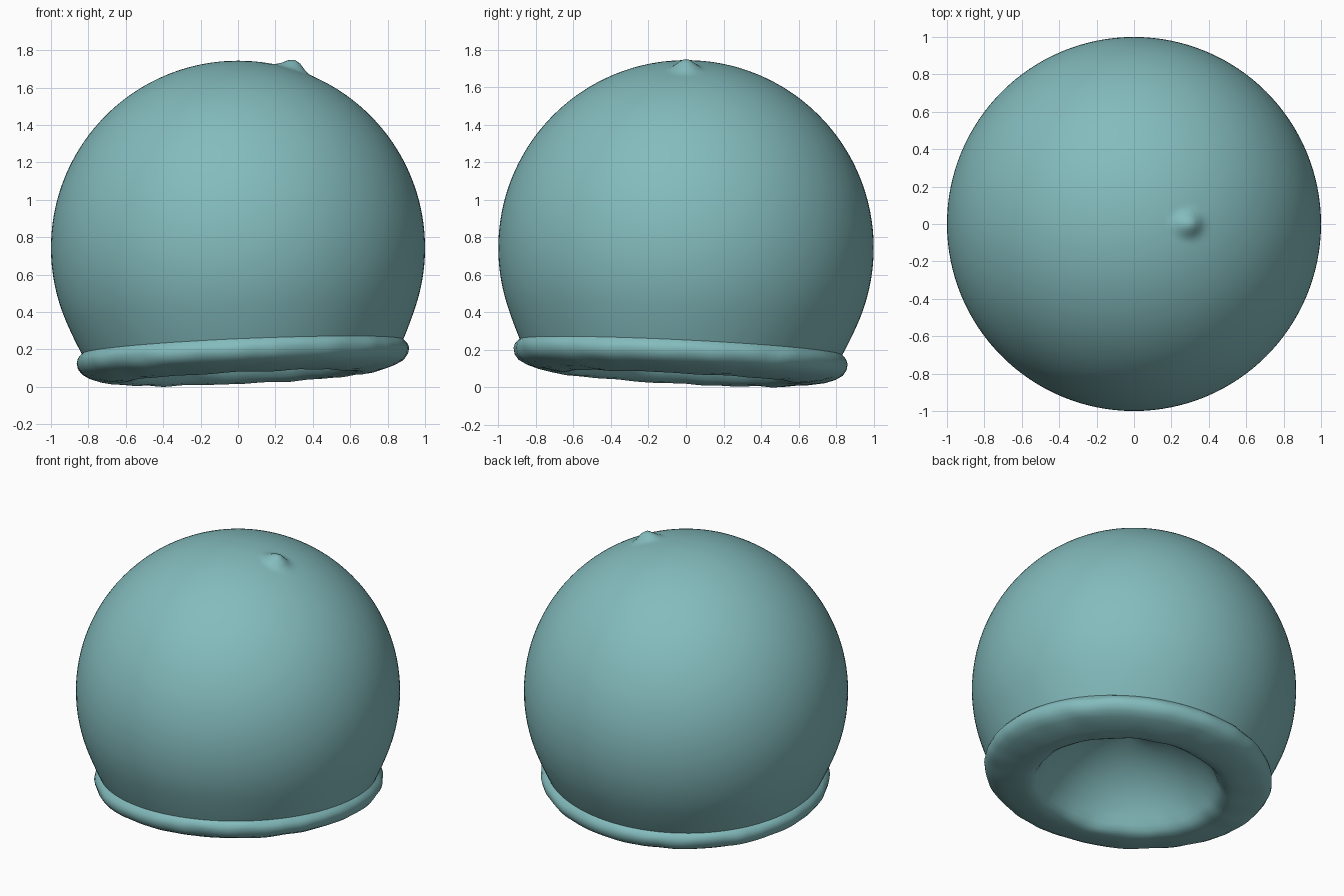
import bpy, bmesh, math
from mathutils import Vector, noise

if "Cube" in bpy.data.objects:
    bpy.data.objects.remove(bpy.data.objects["Cube"])

SEG = 128            # divisions around the dome
DOME_RINGS = 64
CAP_RINGS = 16
CENTRE = 0.74        # height of the dome's centre, radius 1
NECK = 0.21          # mean height of the crease above the rim
TILT = (0.045, -0.05)

# Rolled rim and underside: (radius offset from crease, height offset)
RIM = [(0.012, -0.012), (0.024, -0.028), (0.03, -0.05), (0.024, -0.08), (0.004, -0.108),
       (-0.035, -0.13), (-0.09, -0.148), (-0.15, -0.161), (-0.21, -0.168),
       (-0.25, -0.162), (-0.28, -0.145), (-0.3, -0.115)]


def tilt(x, y):
    return TILT[0] * x + TILT[1] * y


def column(angle):
    """Points from just under the top of the dome down, under the rim and into the hollow."""
    c, s = math.cos(angle), math.sin(angle)
    neck_z = NECK + 0.87 * tilt(c, s)
    low = math.acos(neck_z - CENTRE)
    pts = []
    # Dome, ending on the slanted crease
    for i in range(1, DOME_RINGS + 1):
        a = low * i / DOME_RINGS
        r = math.sin(a) + 0.012 * max(0, (i - 58) / 6) ** 2
        pts.append(Vector((r * c, r * s, CENTRE + math.cos(a))))
    neck_r = math.sin(low) + 0.012
    # Rim with a slightly uneven, hand-formed surface
    for i, (dr, dz) in enumerate(RIM):
        r = neck_r + dr
        p = Vector((r * c, r * s, NECK + dz + r * tilt(c, s)))
        k = 0.006 if i < 6 else 0.009
        p.z += k * noise.noise(p * 6)
        p += Vector((c, s, 0)) * (0.007 * noise.noise(p * 9))
        pts.append(p)
    # Shallow hollow
    a0 = math.radians(65)
    lip = neck_r + RIM[-1][0]
    big = lip / math.sin(a0)
    for i in range(1, CAP_RINGS):
        a = a0 * (1 - i / CAP_RINGS)
        r = big * math.sin(a)
        z = NECK + RIM[-1][1] + big * (math.cos(a) - math.cos(a0)) + r * tilt(c, s)
        pts.append(Vector((r * c, r * s, z)))
    return pts


def raise_bump(p):
    """Small pinched nub beside the top."""
    if p.z > 1.5:
        d = math.hypot(p.x - 0.29, p.y)
        if d < 0.11:
            h = 0.5 + 0.5 * math.cos(math.pi * d / 0.11)
            p += (p - Vector((0, 0, CENTRE))).normalized() * (0.05 * h ** 1.3)


bm = bmesh.new()
cols = []
for j in range(SEG):
    pts = column(2 * math.pi * j / SEG)
    for p in pts:
        raise_bump(p)
    cols.append([bm.verts.new(p) for p in pts])
top = bm.verts.new((0, 0, CENTRE + 1))
hollow_top = bm.verts.new((0, 0, 0.455))
for j in range(SEG):
    a, b = cols[j], cols[(j + 1) % SEG]
    bm.faces.new((top, a[0], b[0]))
    for i in range(len(a) - 1):
        bm.faces.new((a[i], a[i + 1], b[i + 1], b[i]))
    bm.faces.new((a[-1], hollow_top, b[-1]))
bmesh.ops.recalc_face_normals(bm, faces=bm.faces)
# Rest the lowest point on the ground
low_z = min(v.co.z for v in bm.verts)
bmesh.ops.translate(bm, verts=bm.verts, vec=(0, 0, -low_z))

mesh = bpy.data.meshes.new("dome_cap")
bm.to_mesh(mesh)
bm.free()
dome = bpy.data.objects.new("dome_cap", mesh)
bpy.context.collection.objects.link(dome)

teal = bpy.data.materials.new("soft_teal")
teal.diffuse_color = (0.23, 0.50, 0.51, 1)
teal.use_nodes = True
teal.node_tree.nodes["Principled BSDF"].inputs["Base Color"].default_value = teal.diffuse_color
mesh.materials.append(teal)

bpy.context.view_layer.objects.active = dome
dome.select_set(True)
bpy.ops.object.shade_smooth_by_angle(angle=math.radians(50))
